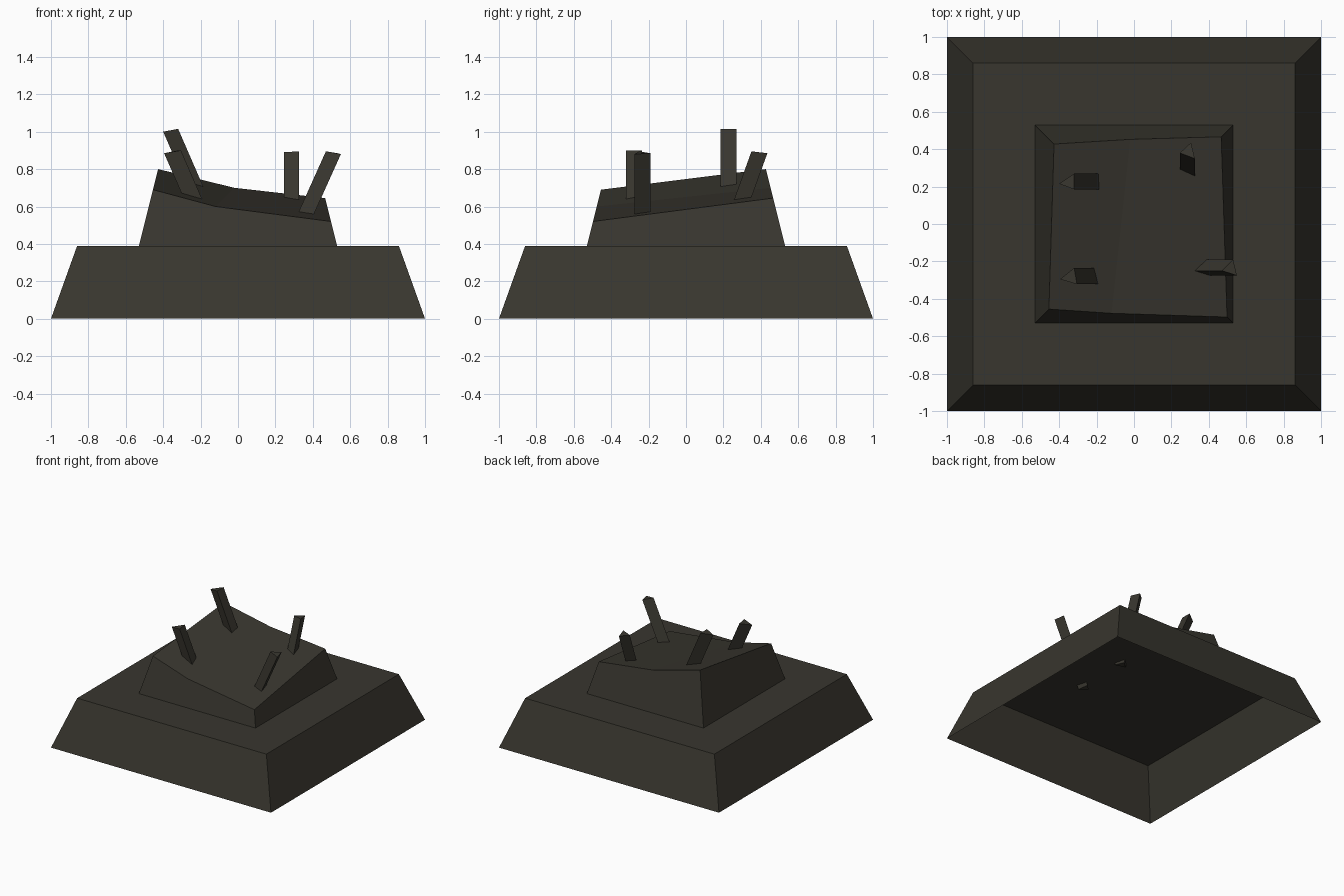
import bpy
from mathutils import Vector

if "Cube" in bpy.data.objects:
    bpy.data.objects.remove(bpy.data.objects["Cube"])

mat = bpy.data.materials.new("dark olive stone")
mat.diffuse_color = (0.04, 0.037, 0.028, 1)
mat.use_nodes = True
mat.node_tree.nodes["Principled BSDF"].inputs["Base Color"].default_value = mat.diffuse_color


def make(name, verts, faces):
    me = bpy.data.meshes.new(name)
    me.from_pydata(verts, [], faces)
    me.materials.append(mat)
    ob = bpy.data.objects.new(name, me)
    bpy.context.collection.objects.link(ob)
    return ob


def square(r, z):
    return [(-r, -r, z), (r, -r, z), (r, r, z), (-r, r, z)]


LEDGE = 0.39

# sloped plinth, open underneath
sides = [(i, (i + 1) % 4, (i + 1) % 4 + 4, i + 4) for i in range(4)]
make("plinth", square(1, 0) + square(0.86, LEDGE), sides + [(4, 5, 6, 7)])


# broken stump with tapering sides and a kinked, slanting top
def rim(sx, sy, z, x=None):
    r = 0.53 - 0.25 * (z - LEDGE)
    return (sx * r if x is None else x, sy * r, z)


top = [rim(-1, -1, 0.69), rim(0, -1, 0.60, -0.12), rim(1, -1, 0.52),
       rim(1, 1, 0.645), rim(0, 1, 0.70, -0.02), rim(-1, 1, 0.80)]
make("broken_stump", square(0.53, LEDGE) + top,
     [(0, 1, 6, 5, 4), (1, 2, 7, 6), (2, 3, 9, 8, 7), (3, 0, 4, 9),
      (4, 5, 8, 9), (5, 6, 7, 8)])


# three-sided bars sticking out of the stump: end triangle, then lean and lower end
def bar(name, tri, lean, z_end):
    tri = [Vector(p) for p in tri]
    # counter-clockwise end cap so that normals point outward
    if (tri[1] - tri[0]).cross(tri[2] - tri[0]).z < 0:
        tri.reverse()
    drop = tri[0].z - z_end
    step = Vector((lean[0] * drop, lean[1] * drop, -drop))
    low = [p + step for p in tri]
    make(name, tri + low, [(0, 1, 2), (5, 4, 3)] +
         [(i, i + 3, (i + 1) % 3 + 3, (i + 1) % 3) for i in range(3)])


bar("back_left_bar", [(-0.40, 0.215, 1.0), (-0.32, 0.27, 1.015),
                      (-0.32, 0.185, 1.015)], (0.435, 0), 0.50)
bar("front_left_bar", [(-0.395, -0.295, 0.885), (-0.32, -0.235, 0.90),
                       (-0.305, -0.322, 0.90)], (0.435, 0), 0.42)
bar("back_right_bar", [(0.245, 0.38, 0.89), (0.305, 0.435, 0.885),
                       (0.325, 0.35, 0.895)], (0, -0.36), 0.375)
bar("front_right_bar", [(0.53, -0.19, 0.885), (0.55, -0.275, 0.88),
                        (0.47, -0.25, 0.895)], (-0.45, 0), 0.375)
